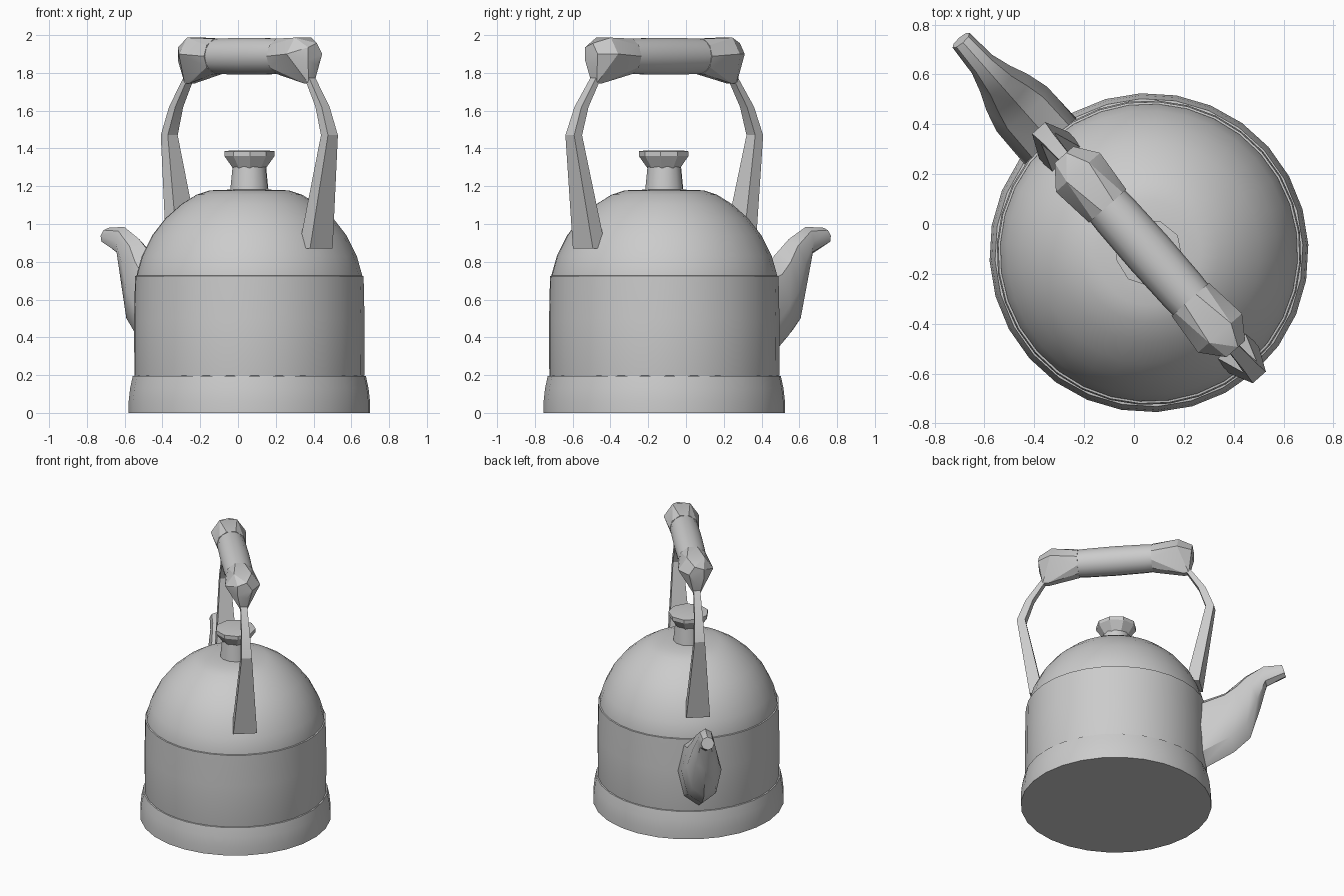
import bpy, bmesh, math
from mathutils import Vector, Matrix

cube = bpy.data.objects.get("Cube")
if cube:
    bpy.data.objects.remove(cube, do_unlink=True)

metal = bpy.data.materials.new("pale_grey")
metal.use_nodes = True
GREY = (0.6, 0.6, 0.6, 1)
metal.diffuse_color = GREY
metal.node_tree.nodes["Principled BSDF"].inputs["Base Color"].default_value = GREY

# The kettle's own frame: +x along the handle, spout towards -x
FRAME = Matrix.Translation((0.06, -0.115, 0)) @ Matrix.Rotation(math.radians(-48.5), 4, "Z")


def finish(name, bm, angle):
    bmesh.ops.recalc_face_normals(bm, faces=bm.faces[:])
    mesh = bpy.data.meshes.new(name)
    bm.to_mesh(mesh)
    bm.free()
    mesh.materials.append(metal)
    obj = bpy.data.objects.new(name, mesh)
    obj.matrix_world = FRAME
    bpy.context.collection.objects.link(obj)
    bpy.ops.object.select_all(action="DESELECT")
    obj.select_set(True)
    bpy.context.view_layer.objects.active = obj
    bpy.ops.object.shade_smooth_by_angle(angle=math.radians(angle))
    return obj


def loft(name, rings, angle=35):
    """Skin a list of equal rings of points and cap both ends."""
    bm = bmesh.new()
    loops = [[bm.verts.new(p) for p in ring] for ring in rings]
    n = len(loops[0])
    for a, b in zip(loops, loops[1:]):
        for i in range(n):
            j = (i + 1) % n
            bm.faces.new((a[i], a[j], b[j], b[i]))
    bm.faces.new(loops[0])
    bm.faces.new(loops[-1])
    return finish(name, bm, angle)


def oval(centre, axis_a, axis_b, n):
    steps = [2 * math.pi * i / n for i in range(n)]
    return [Vector(centre) + Vector(axis_a) * math.cos(t) + Vector(axis_b) * math.sin(t)
            for t in steps]


def turned(name, profile, n, angle=35):
    return loft(name, [oval((0, 0, z), (r, 0, 0), (0, r, 0), n) for r, z in profile], angle)


# Body: foot ring, straight wall and dome
turned("base_ring", [(0.64, 0), (0.64, 0.06), (0.632, 0.13), (0.618, 0.195), (0.59, 0.2)], 28)
turned("body_wall", [(0.6, 0.15), (0.61, 0.2), (0.611, 0.5), (0.606, 0.725), (0.58, 0.73)], 32)
turned("dome", [(0.598, 0.7), (0.597, 0.735), (0.57, 0.83), (0.515, 0.94), (0.445, 1.03),
                (0.36, 1.105), (0.28, 1.155), (0.21, 1.178), (0.1, 1.182)], 32)

# Lid knob
turned("knob_neck", [(0.105, 1.16), (0.09, 1.31)], 12, 40)
turned("knob_cap", [(0.085, 1.29), (0.135, 1.36), (0.135, 1.385), (0.11, 1.388)], 9, 25)

# Spout: pairs of outer and inner points (distance, height) with half width
sections = [((0.54, 0.2), (0.54, 0.74), 0.14),
            ((0.8, 0.34), (0.74, 0.8), 0.135),
            ((0.91, 0.44), (0.81, 0.86), 0.11),
            ((0.98, 0.67), (0.88, 0.92), 0.08),
            ((1.02, 0.83), (1.0, 0.985), 0.055),
            ((1.15, 0.895), (1.125, 0.98), 0.045)]
rings = []
for (s1, z1), (s2, z2), half in sections:
    centre = (-(s1 + s2) / 2, 0, (z1 + z2) / 2)
    rings.append(oval(centre, ((s2 - s1) / 2, 0, (z1 - z2) / 2), (0, half, 0), 8))
loft("spout", rings, 40)

# Grip: slightly barrelled tube
loft("grip", [oval((s, 0, 1.888), (0, r, 0), (0, 0, r), 14)
              for s, r in [(-0.32, 0.09), (-0.2, 0.097), (0, 0.1), (0.2, 0.097), (0.32, 0.09)]], 40)

for side, label in ((1, "front"), (-1, "back")):
    # Faceted grip end that narrows down to the strap
    bm = bmesh.new()
    points = oval((side * 0.25, 0, 1.888), (0, 0.1, 0), (0, 0, 0.098), 10)
    points += oval((side * 0.43, 0, 1.9), (0, 0.118, 0), (0, 0, 0.1), 6)
    points += oval((side * 0.52, 0, 1.9), (0, 0.055, 0), (0, 0, 0.06), 5)
    points += [Vector((side * s, y, 1.745)) for s in (0.455, 0.495) for y in (-0.02, 0.02)]
    for p in points:
        bm.verts.new(p)
    hull = bmesh.ops.convex_hull(bm, input=bm.verts[:])
    loose = {v for v in hull["geom_interior"] if isinstance(v, bmesh.types.BMVert)}
    bmesh.ops.delete(bm, geom=list(loose), context="VERTS")
    finish(label + "_grip_end", bm, 20)

    # Bent strap: distance, height, half thickness, half width
    path = [(0.53, 0.87, 0.045, 0.08), (0.64, 1.47, 0.028, 0.035),
            (0.585, 1.62, 0.025, 0.028), (0.48, 1.78, 0.018, 0.022)]
    loft(label + "_strap",
         [[(side * (s + a * t), b * w, z) for a, b in ((-1, -1), (1, -1), (1, 1), (-1, 1))]
          for s, z, t, w in path], 20)
